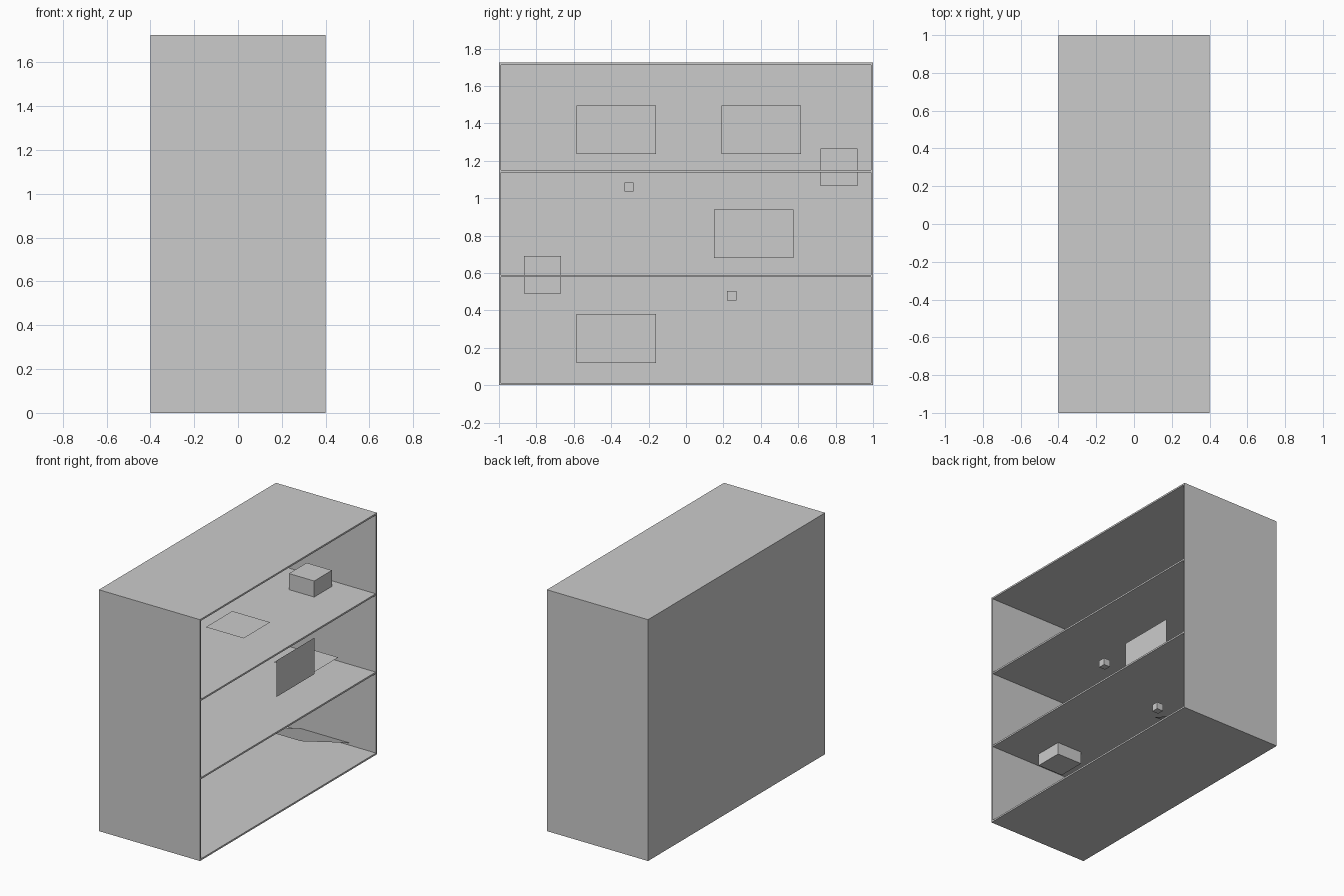
import bpy, math

if "Cube" in bpy.data.objects:
    bpy.data.objects.remove(bpy.data.objects["Cube"])

W, D, H, T = 0.8, 2.0, 1.725, 0.012   # depth in x, length in y, height, board thickness


def box(name, x0, x1, y0, y1, z0, z1):
    bpy.ops.mesh.primitive_cube_add(size=1, location=((x0 + x1) / 2, (y0 + y1) / 2, (z0 + z1) / 2))
    o = bpy.context.object
    o.name = name
    o.scale = (x1 - x0, y1 - y0, z1 - z0)
    return o


def sheet(name, loc, sx, sy, rot=(0, 0, 0)):
    bpy.ops.mesh.primitive_plane_add(size=1, location=loc, rotation=rot)
    o = bpy.context.object
    o.name = name
    o.scale = (sx, sy, 1)
    return o


X, Y = W / 2, D / 2

# Carcass, open on the +x side
box("back_panel", -X, -X + T, -Y, Y, 0, H)
for name, s in (("front_side_panel", -1), ("rear_side_panel", 1)):
    lo, hi = sorted((s * Y, s * (Y - T)))
    box(name, -X + T, X, lo, hi, 0, H)
box("bottom_panel", -X + T, X, -Y + T, Y - T, 0, T)
box("top_panel", -X + T, X, -Y + T, Y - T, H - T, H)

# Two inner shelves
for name, z in (("lower_shelf", 0.578), ("upper_shelf", 1.138)):
    box(name, -X + T, X - 0.003, -Y + T, Y - T, z, z + T)

# Blocks set through the shelves and small cubes hanging below them
for i, (y, z, s) in enumerate(((0.818, 1.165, 0.2), (-0.767, 0.59, 0.2),
                               (-0.305, 1.06, 0.05), (0.245, 0.478, 0.05))):
    h = s / 2
    box(f"block_{i + 1}", -h, h, y - h, y + h, z - h, z + h)

# Upright cards facing the opening
for i, (x, y, z) in enumerate(((0.2, 0.363, 0.81), (-0.2, -0.372, 1.365),
                               (-0.2, 0.403, 1.365), (-0.2, -0.372, 0.25))):
    sheet(f"upright_card_{i + 1}", (x, y, z), 0.26, 0.425, (0, math.pi / 2, 0))

# Flat square cards just above the shelves
for i, (y, z) in enumerate(((0, 1.2), (0.77, 0.655), (-0.788, 0.09))):
    sheet(f"flat_card_{i + 1}", (0, y, z), 0.3, 0.3)

# Sloping ramp in the lower rear corner
dy, dz = 0.545, -0.22
sheet("ramp", (0, 0.713, 0.14), 0.38, math.hypot(dy, dz), (math.atan2(dz, dy), 0, 0))
